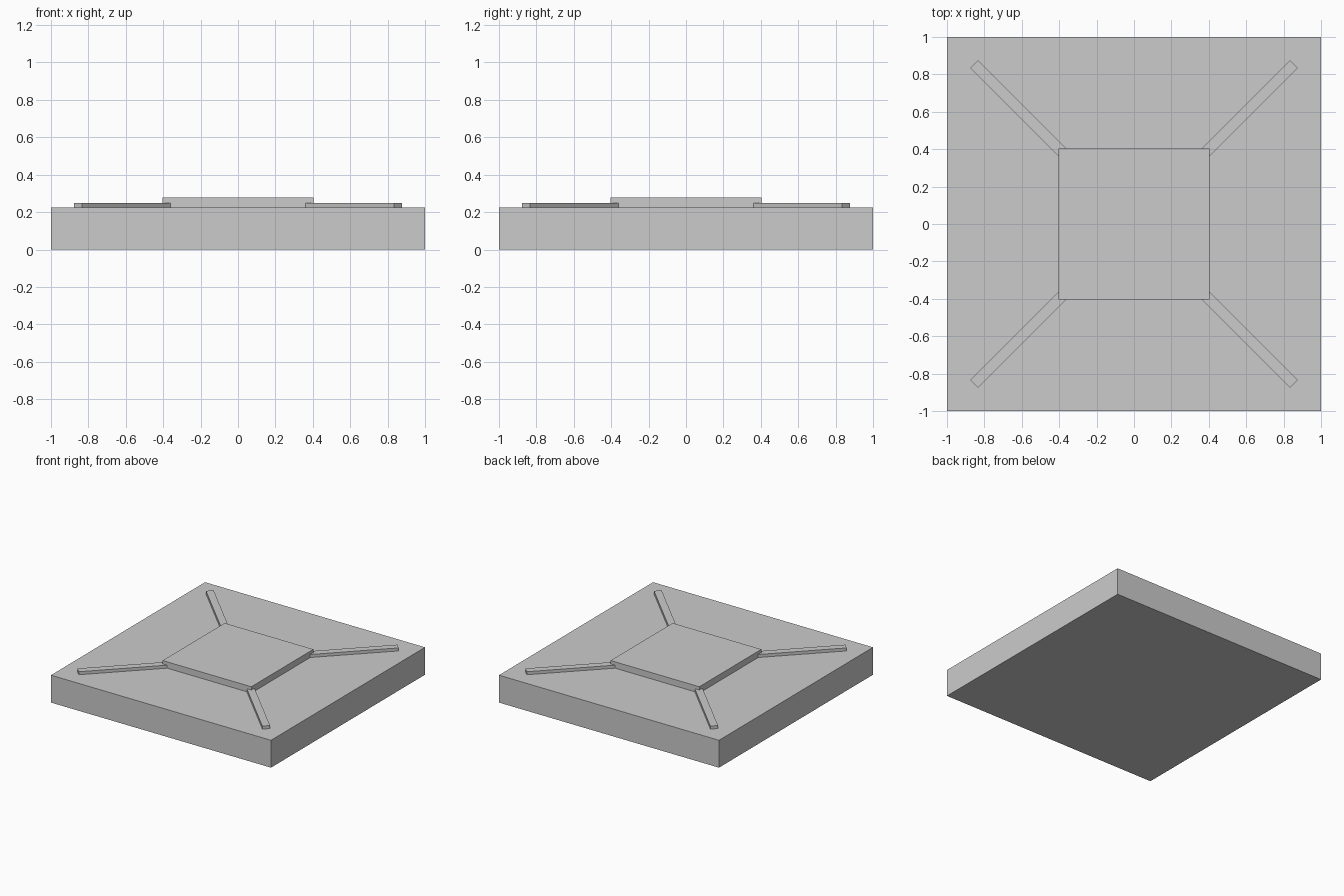
import bpy, math
from mathutils import Matrix, Vector

if "Cube" in bpy.data.objects:
    bpy.data.objects.remove(bpy.data.objects["Cube"])

grey = bpy.data.materials.new("plain_grey")
grey.diffuse_color = (0.6, 0.6, 0.6, 1)
grey.use_nodes = True
grey.node_tree.nodes["Principled BSDF"].inputs["Base Color"].default_value = grey.diffuse_color


def box(name, size, centre, angle=0.0):
    """Box of a given size, turned about z."""
    bpy.ops.mesh.primitive_cube_add(size=1)
    ob = bpy.context.object
    ob.name = name
    ob.data.transform(Matrix.Translation(Vector(centre))
                      @ Matrix.Rotation(angle, 4, 'Z')
                      @ Matrix.Diagonal((*size, 1)))
    ob.data.materials.append(grey)
    return ob


BASE_TOP, RIB_TOP, PLATE_TOP = 0.225, 0.25, 0.277

# Square base slab
box("base_slab", (2, 2, BASE_TOP), (0, 0, BASE_TOP / 2))

# Raised centre plate
box("centre_plate", (0.806, 0.806, PLATE_TOP - BASE_TOP),
    (0, 0, (PLATE_TOP + BASE_TOP) / 2))

# Four diagonal ribs running from under the plate towards the corners
inner, outer = 0.36 * math.sqrt(2), 0.855 * math.sqrt(2)
mid = (inner + outer) / 2
for i in range(4):
    a = math.radians(45 + 90 * i)
    box(f"corner_rib_{i + 1}", (outer - inner, 0.058, RIB_TOP - BASE_TOP),
        (mid * math.cos(a), mid * math.sin(a), (RIB_TOP + BASE_TOP) / 2), a)
